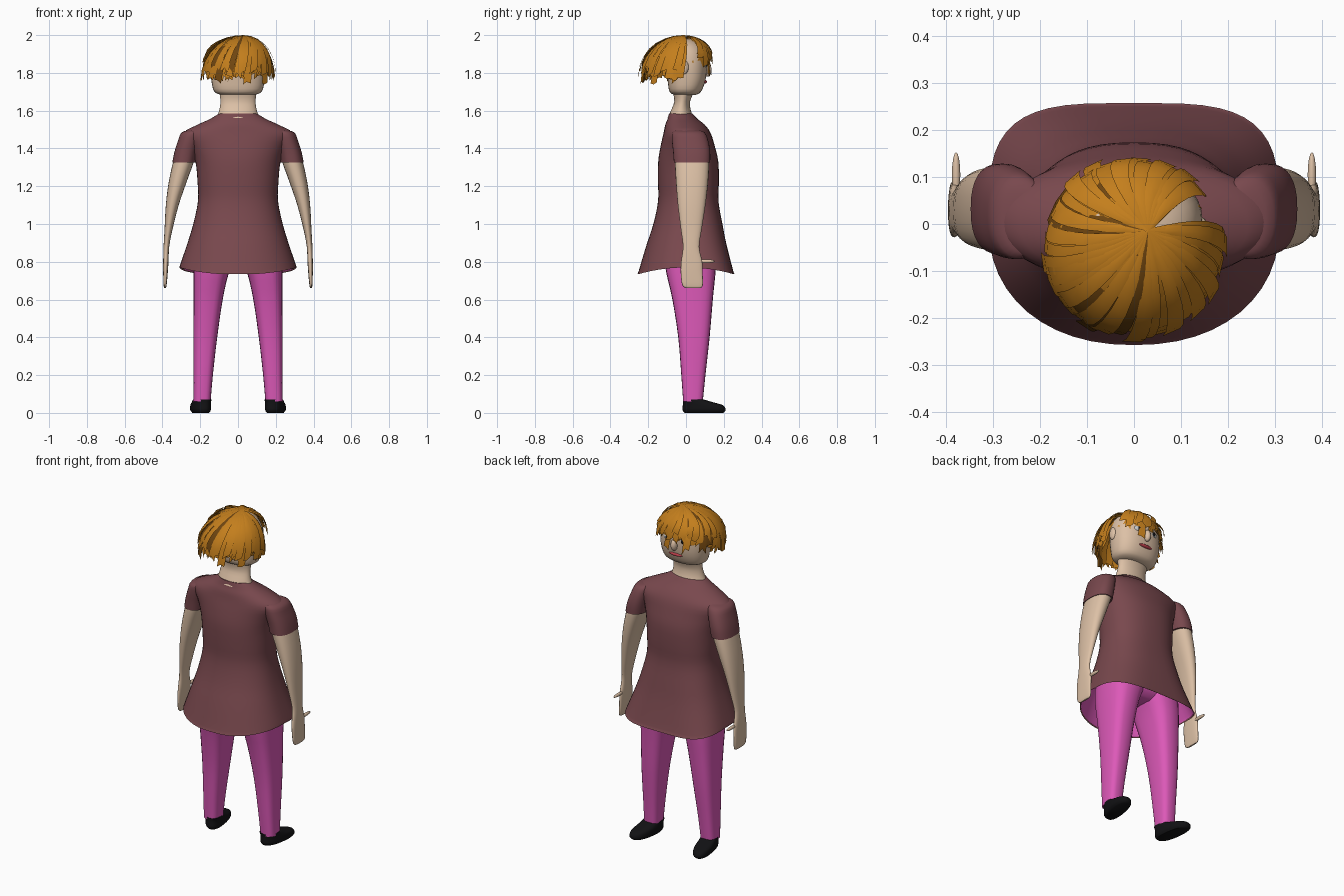
import bpy, bmesh, math, random
from mathutils import Vector

random.seed(4)


def material(name, rgb):
    m = bpy.data.materials.new(name)
    m.diffuse_color = (*rgb, 1)
    return m


SKIN = material("skin", (0.72, 0.53, 0.38))
SHIRT = material("maroon", (0.19, 0.065, 0.075))
PINK = material("pink", (0.72, 0.10, 0.48))
BLACK = material("black", (0.006, 0.006, 0.007))
HAIR = material("hair", (0.55, 0.21, 0.012))
DARK_HAIR = material("dark_hair", (0.16, 0.06, 0.005))
EYE = material("eye", (0.75, 0.75, 0.75))
LIPS = material("lips", (0.5, 0.05, 0.07))


def add_object(name, bm, mats, mirror=False, angle=50):
    me = bpy.data.meshes.new(name)
    bm.to_mesh(me)
    bm.free()
    ob = bpy.data.objects.new(name, me)
    bpy.context.collection.objects.link(ob)
    for m in mats:
        me.materials.append(m)
    bpy.ops.object.select_all(action='DESELECT')
    ob.select_set(True)
    bpy.context.view_layer.objects.active = ob
    bpy.ops.object.shade_smooth_by_angle(angle=math.radians(angle))
    if mirror:
        ob.modifiers.new("Mirror", 'MIRROR').use_axis[0] = True
    return ob


def smooth_rings(rings, k):
    """Catmull-Rom interpolation between cross-sections."""
    out = []
    for i in range(len(rings) - 1):
        a, b, c, d = (rings[max(i - 1, 0)], rings[i], rings[i + 1],
                      rings[min(i + 2, len(rings) - 1)])
        for s in range(k):
            t = s / k
            out.append([0.5 * (2 * q + (r - p) * t + (2 * p - 5 * q + 4 * r - e) * t * t
                               + (3 * q - p - 3 * r + e) * t ** 3)
                        for p, q, r, e in zip(a, b, c, d)])
    return out + [list(rings[-1])]


def loft(name, rings, mat, mirror=False, n=32, k=3, back_p=None,
         bottom=True, top=True, warp=None):
    """Rings are (cx, cy, z, rx, ry, squareness), from the bottom up."""
    bm = bmesh.new()
    loops = []
    for cx, cy, z, rx, ry, p in smooth_rings(rings, k):
        loop = []
        for j in range(n):
            a = 2 * math.pi * j / n
            c, s = math.cos(a), math.sin(a)
            e = 2 / (back_p if back_p and s < 0 else p)
            co = Vector((cx + math.copysign(abs(c) ** e, c) * rx,
                         cy + math.copysign(abs(s) ** e, s) * ry, z))
            loop.append(bm.verts.new(warp(co) if warp else co))
        loops.append(loop)
    for a, b in zip(loops, loops[1:]):
        for j in range(n):
            bm.faces.new((a[j], a[(j + 1) % n], b[(j + 1) % n], b[j]))
    if bottom:
        bm.faces.new(loops[0][::-1])
    if top:
        bm.faces.new(loops[-1])
    return add_object(name, bm, [mat], mirror)


def ball(name, loc, size, mat, mirror=False):
    bm = bmesh.new()
    bmesh.ops.create_uvsphere(bm, u_segments=16, v_segments=10, radius=1)
    bmesh.ops.scale(bm, vec=size, verts=bm.verts)
    bmesh.ops.translate(bm, vec=loc, verts=bm.verts)
    return add_object(name, bm, [mat], mirror)


# Shirt: flared body whose hem dips at front and back
def hem_dip(co):
    w = max(0, min(1, (1.0 - co.z) / 0.23))
    co.z -= 0.035 * w * min(1, abs(co.y) / 0.25) ** 2
    return co


skirt = [(0, 0.0, 0.77, 0.31, 0.258, 3.6), (0, 0.0, 0.785, 0.306, 0.25, 3.5),
         (0, 0.003, 0.9, 0.267, 0.212, 3.0), (0, 0.01, 1.0, 0.237, 0.183, 2.7),
         (0, 0.012, 1.12, 0.212, 0.16, 2.5)]
loft("shirt_body", skirt + [
    (0, 0.013, 1.22, 0.214, 0.161, 2.4), (0, 0.012, 1.33, 0.225, 0.159, 2.3),
    (0, 0.009, 1.41, 0.253, 0.144, 2.2), (0, 0.006, 1.48, 0.29, 0.125, 2.1),
    (0, -0.005, 1.525, 0.215, 0.105, 2), (0, -0.018, 1.555, 0.15, 0.08, 2),
    (0, -0.028, 1.585, 0.1, 0.062, 2)], SHIRT, n=48, back_p=2.2,
    bottom=False, warp=hem_dip)
loft("shirt_lining", [(c, y, z + 0.004, rx * 0.98, ry * 0.98, p)
                      for c, y, z, rx, ry, p in skirt],
     PINK, n=48, back_p=2.2, bottom=False, warp=hem_dip)
loft("sleeve", [(0.287, 0.032, 1.325, 0.061, 0.096, 2.4), (0.276, 0.03, 1.38, 0.061, 0.098, 2.4),
                (0.258, 0.022, 1.44, 0.06, 0.096, 2.3), (0.24, 0.013, 1.485, 0.058, 0.085, 2.2),
                (0.215, 0.008, 1.5, 0.03, 0.05, 2)], SHIRT, mirror=True)

# Arms with flat hands and thumbs
loft("arm", [(0.386, 0.04, 0.66, 0.004, 0.034, 3), (0.386, 0.035, 0.675, 0.008, 0.054, 3),
             (0.384, 0.03, 0.74, 0.012, 0.058, 2.5), (0.382, 0.03, 0.80, 0.014, 0.056, 2.5),
             (0.379, 0.027, 0.88, 0.015, 0.043, 2.3), (0.368, 0.028, 0.97, 0.021, 0.055, 2.3),
             (0.348, 0.03, 1.10, 0.034, 0.073, 2.3), (0.32, 0.032, 1.22, 0.047, 0.085, 2.3),
             (0.287, 0.032, 1.335, 0.055, 0.091, 2.3), (0.27, 0.03, 1.4, 0.05, 0.085, 2.3)],
     SKIN, mirror=True, n=24)
ball("thumb", (0.379, 0.105, 0.803), (0.009, 0.048, 0.010), SKIN, mirror=True)

# Trousers
loft("trouser_leg", [(0.19, 0.037, 0.06, 0.045, 0.052, 3), (0.184, 0.039, 0.2, 0.051, 0.064, 3),
                     (0.173, 0.042, 0.4, 0.063, 0.083, 3), (0.158, 0.035, 0.6, 0.077, 0.107, 3),
                     (0.142, 0.026, 0.74, 0.093, 0.13, 2.8), (0.122, 0.022, 0.84, 0.112, 0.14, 2.6),
                     (0.112, 0.02, 0.95, 0.112, 0.14, 2.5)], PINK, mirror=True, n=24)
loft("trouser_hips", [(0, 0.022, 0.79, 0.1, 0.07, 2.5), (0, 0.022, 0.83, 0.2, 0.12, 2.5),
                      (0, 0.02, 0.95, 0.215, 0.14, 2.5), (0, 0.015, 1.08, 0.2, 0.14, 2.4)], PINK)


# Shoes, toes turned outwards
def toe_out(co):
    co.x += 0.15 * (co.y - 0.04)
    return co


loft("shoe", [(0.189, 0.095, 0.0, 0.04, 0.102, 2.4), (0.19, 0.096, 0.015, 0.05, 0.114, 2.4),
              (0.19, 0.09, 0.04, 0.051, 0.107, 2.4), (0.19, 0.064, 0.056, 0.049, 0.08, 2.4),
              (0.19, 0.037, 0.072, 0.047, 0.054, 2.6)], BLACK, mirror=True, warp=toe_out)

# Neck and head
loft("neck", [(0, -0.028, 1.56, 0.115, 0.07, 2), (0, -0.027, 1.60, 0.1, 0.053, 2),
              (0, -0.02, 1.65, 0.093, 0.042, 2), (0, -0.012, 1.71, 0.1, 0.06, 2)], SKIN)
loft("head", [(0, -0.005, 1.683, 0.085, 0.055, 2.2), (0, -0.004, 1.70, 0.125, 0.083, 2.4),
              (0, 0.003, 1.76, 0.141, 0.1, 2.4), (0, 0.003, 1.84, 0.146, 0.108, 2.3),
              (0, -0.002, 1.91, 0.134, 0.107, 2.2), (0, -0.008, 1.955, 0.1, 0.085, 2),
              (0, -0.01, 1.978, 0.05, 0.045, 2), (0, -0.01, 1.983, 0.008, 0.008, 2)], SKIN)

# Face
ball("eye", (0.052, 0.095, 1.845), (0.028, 0.016, 0.02), EYE, mirror=True)
ball("pupil", (0.052, 0.109, 1.845), (0.01, 0.005, 0.011), BLACK, mirror=True)
ball("nose", (0, 0.113, 1.815), (0.019, 0.023, 0.035), SKIN)
ball("mouth", (0, 0.098, 1.753), (0.045, 0.013, 0.010), LIPS)
ball("ear", (0.145, -0.01, 1.83), (0.012, 0.024, 0.037), SKIN, mirror=True)

# Hair: layered strips fanning out from the crown
bm = bmesh.new()
crown = Vector((0.03, -0.015, 1.985))
SEGS = 7
for layer, (scale, lift) in enumerate([(0.91, -0.006), (0.97, 0.004), (1.03, 0.012)]):
    count = 40
    for i in range(count):
        deg = (360 * (i + layer / 3) / count + random.uniform(-3, 3)) % 360
        if 8 < deg < 36:                      # parting that bares the temple
            continue
        a = math.radians(deg)
        front = max(0, math.sin(a))
        drop = 1.785 + 0.085 * min(1, front * 1.3) + random.uniform(-0.03, 0.03)
        if front > 0.2 and random.random() < 0.12:
            drop -= 0.08                      # a few long fringe wisps
        r = 0.188 * scale * random.uniform(0.96, 1.04)
        tip = Vector((r * math.cos(a), -0.05 + r * math.sin(a), drop))
        side = Vector((-math.sin(a), math.cos(a), 0))
        dark = random.random() < 0.12
        jag = [random.uniform(-0.022, 0.022) for _ in range(3)]
        prev = None
        for s in range(SEGS + 1):
            t = s / SEGS
            u = math.sin(t * math.pi / 2)
            p = crown.lerp(tip, u)
            p.z = crown.z + lift - (crown.z + lift - tip.z) * (1 - math.cos(t * math.pi / 2))
            p += side * 0.02 * math.sin(t * math.pi)      # gentle swirl
            w = 0.005 + 0.016 * u
            row = []
            for m, f in enumerate((-1, 0, 1)):
                q = p + side * w * f
                q.z += (0.003 if f == 0 else 0) + (jag[m] if s == SEGS else 0)
                row.append(bm.verts.new(q))
            if prev:
                for m in range(2):
                    face = bm.faces.new((prev[m], row[m], row[m + 1], prev[m + 1]))
                    face.material_index = int(dark)
            prev = row
add_object("hair", bm, [HAIR, DARK_HAIR], angle=60)
